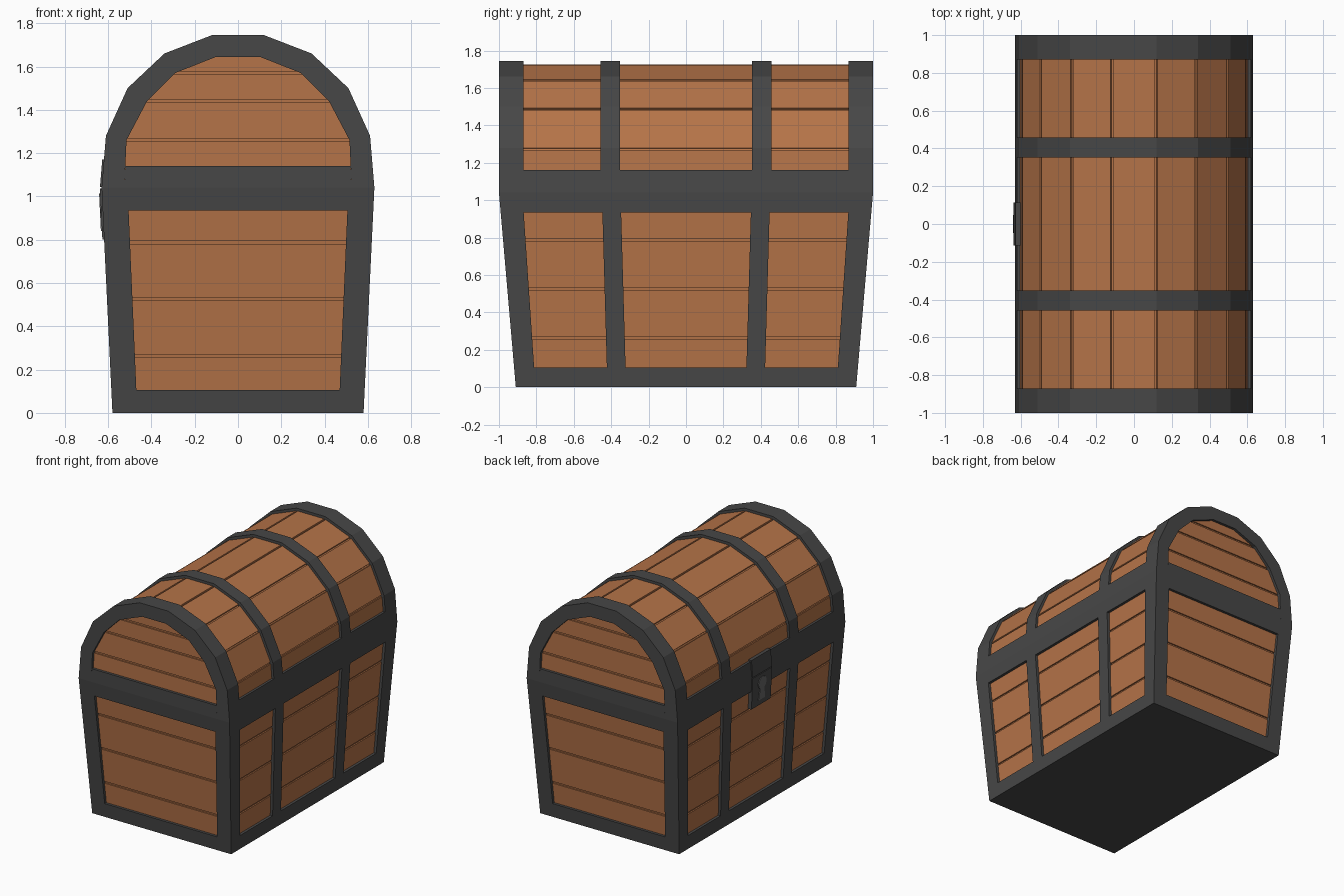
import bpy, bmesh, math
from mathutils import Vector

if "Cube" in bpy.data.objects:
    bpy.data.objects.remove(bpy.data.objects["Cube"])


def material(name, rgb):
    m = bpy.data.materials.new(name)
    m.diffuse_color = (*rgb, 1)
    m.use_nodes = True
    m.node_tree.nodes["Principled BSDF"].inputs["Base Color"].default_value = m.diffuse_color
    return m


WOOD = material("brown wood", (0.46, 0.172, 0.065))
IRON = material("dark iron", (0.063, 0.063, 0.063))
STEEL = material("grey steel", (0.13, 0.13, 0.13))

SEAM = 1.04
# half arch: outer iron outline, and the opening in the end frames
ARCH = [(0.63, SEAM), (0.61, 1.28), (0.51, 1.50), (0.34, 1.66), (0.12, 1.745)]
OPEN = [(0.525, SEAM), (0.515, 1.26), (0.42, 1.44), (0.29, 1.57), (0.10, 1.645)]


def half_x(z):
    return 0.58 + 0.05 * z / SEAM if z <= SEAM else 0.63 - 0.02 * (z - SEAM) / 0.24


def half_y(z):
    return 0.91 + 0.09 * min(z / SEAM, 1)


def mirror(pts):
    return pts + [(-x, z) for x, z in reversed(pts)]


def shrink(pts, k):
    return [(x * k, SEAM + (z - SEAM) * k) for x, z in pts]


def loft(bm, a, b):
    """Closed solid between two matching polygons."""
    va, vb = [bm.verts.new(p) for p in a], [bm.verts.new(p) for p in b]
    n = len(va)
    bm.faces.new(va)
    bm.faces.new(vb[::-1])
    for i in range(n):
        j = (i + 1) % n
        bm.faces.new((va[i], vb[i], vb[j], va[j]))


def slab(bm, wall, s, poly, out, depth):
    """Plate on a sloping wall; poly is (along, z), out/depth are insets."""
    def at(u, z, d):
        if wall == "end":
            return (u, s * (half_y(z) - d), z)
        return (s * (half_x(z) - d), u, z)
    loft(bm, [at(u, z, out) for u, z in poly], [at(u, z, depth) for u, z in poly])


def strip(bm, outer, inner, y0, y1):
    """Arched band: one solid per facet between two outlines."""
    for i in range(len(outer) - 1):
        q = [outer[i], outer[i + 1], inner[i + 1], inner[i]]
        loft(bm, [(x, y0, z) for x, z in q], [(x, y1, z) for x, z in q])


def finish(bm, name, mat):
    bmesh.ops.recalc_face_normals(bm, faces=bm.faces[:])
    me = bpy.data.meshes.new(name)
    bm.to_mesh(me)
    bm.free()
    me.materials.append(mat)
    bpy.context.collection.objects.link(bpy.data.objects.new(name, me))


def bar(w0, w1, z0, z1):
    return [(-w0, z0), (w0, z0), (w1, z1), (-w1, z1)]


# wooden cores, visible only inside the grooves
bm = bmesh.new()
ring = lambda z: [(sx * (half_x(z) - 0.03), sy * (half_y(z) - 0.03), z)
                  for sx, sy in ((-1, -1), (1, -1), (1, 1), (-1, 1))]
loft(bm, ring(0.02), ring(SEAM))
finish(bm, "body_core", WOOD)

bm = bmesh.new()
core = mirror(shrink(ARCH, 0.955))
loft(bm, [(x, -0.97, z) for x, z in core], [(x, 0.97, z) for x, z in core])
finish(bm, "lid_core", WOOD)

# body planks, four courses on each wall
G = 0.007
bm = bmesh.new()
levels = [0.03, 0.262, 0.525, 0.788, 1.03]
for z0, z1 in zip(levels, levels[1:]):
    for s in (-1, 1):
        slab(bm, "end", s, bar(0.53, 0.53, z0 + G, z1 - G), 0.02, 0.04)
        slab(bm, "side", s, bar(0.87, 0.87, z0 + G, z1 - G), 0.02, 0.04)
finish(bm, "body_planks", WOOD)

# planks closing the lid ends
bm = bmesh.new()
wide = [(x + 0.04, z) for x, z in OPEN[:4]] + [(0.14, 1.67)]
for (xa, za), (xb, zb) in zip(wide, wide[1:]):
    for s in (-1, 1):
        slab(bm, "end", s, bar(xa, xb, za + G, zb - G), 0.02, 0.04)
finish(bm, "lid_end_planks", WOOD)

# lid planks, one per facet of the arch
bm = bmesh.new()
outer = [Vector(p) for p in mirror(shrink(ARCH, 0.972))]
for a, b in zip(outer, outer[1:]):
    d = (b - a).normalized() * G
    a, b = a + d, b - d
    n = Vector((-d.y, d.x)).normalized() * 0.022
    q = [a, b, b + n, a + n]
    loft(bm, [(p.x, -0.96, p.y) for p in q], [(p.x, 0.96, p.y) for p in q])
finish(bm, "lid_planks", WOOD)

# iron frame of the body: posts, sills, rims and side straps
bm = bmesh.new()
in_x = lambda z: 0.465 + 0.045 * z / SEAM
in_y = lambda z: 0.805 + 0.07 * z / SEAM
mid = lambda z: 0.37 + 0.03 * z / SEAM
for s in (-1, 1):
    for wall, inner, edge in (("end", in_x, half_x), ("side", in_y, half_y)):
        for m in (-1, 1):
            post = [(inner(0), 0), (edge(0), 0), (edge(SEAM), SEAM), (inner(SEAM), SEAM)]
            slab(bm, wall, s, [(m * u, z) for u, z in post], 0, 0.05)
        for z0, z1 in ((0, 0.105), (0.935, SEAM)):
            slab(bm, wall, s, bar(inner(z0), inner(z1), z0, z1), 0, 0.05)
    for m in (-1, 1):
        za, zb = 0.105, 0.935
        strap = [(mid(za) - 0.05, za), (mid(za) + 0.05, za),
                 (mid(zb) + 0.05, zb), (mid(zb) - 0.05, zb)]
        slab(bm, "side", s, [(m * u, z) for u, z in strap], 0, 0.05)
finish(bm, "body_frame", IRON)

# iron underside
bm = bmesh.new()
loft(bm, [(x, y, 0) for x, y in bar(0.56, 0.56, -0.89, 0.89)],
     [(x, y, 0.03) for x, y in bar(0.56, 0.56, -0.89, 0.89)])
finish(bm, "base_plate", IRON)

# iron frame of the lid: end arches and rims
bm = bmesh.new()
for s in (-1, 1):
    strip(bm, mirror(ARCH), mirror(OPEN), s * 0.87, s * 1.0)
    slab(bm, "end", s, bar(0.525, 0.52, SEAM, 1.14), 0, 0.05)
    slab(bm, "side", s, bar(0.87, 0.87, SEAM, 1.16), 0, 0.05)
finish(bm, "lid_frame", IRON)

# iron straps over the lid
bm = bmesh.new()
strap = [(half_x(1.16), 1.16)] + ARCH[1:]
for s in (-1, 1):
    strip(bm, mirror(strap), mirror(shrink(strap, 0.94)), s * 0.352, s * 0.457)
finish(bm, "lid_straps", IRON)

# lock on the -x side: lower plate, hasp and keyhole
bm = bmesh.new()
slab(bm, "side", -1, bar(0.115, 0.115, 0.80, 1.037), -0.008, 0.03)
slab(bm, "side", -1, bar(0.115, 0.115, 1.043, 1.17), -0.008, 0.03)
finish(bm, "lock_plate", IRON)

bm = bmesh.new()
hole = [(0.048 * math.cos(math.radians(t)), 0.965 + 0.048 * math.sin(math.radians(t)))
        for t in range(-60, 241, 30)]
slab(bm, "side", -1, hole + [(-0.04, 0.84), (0.04, 0.84)], -0.013, 0)
finish(bm, "keyhole", STEEL)
